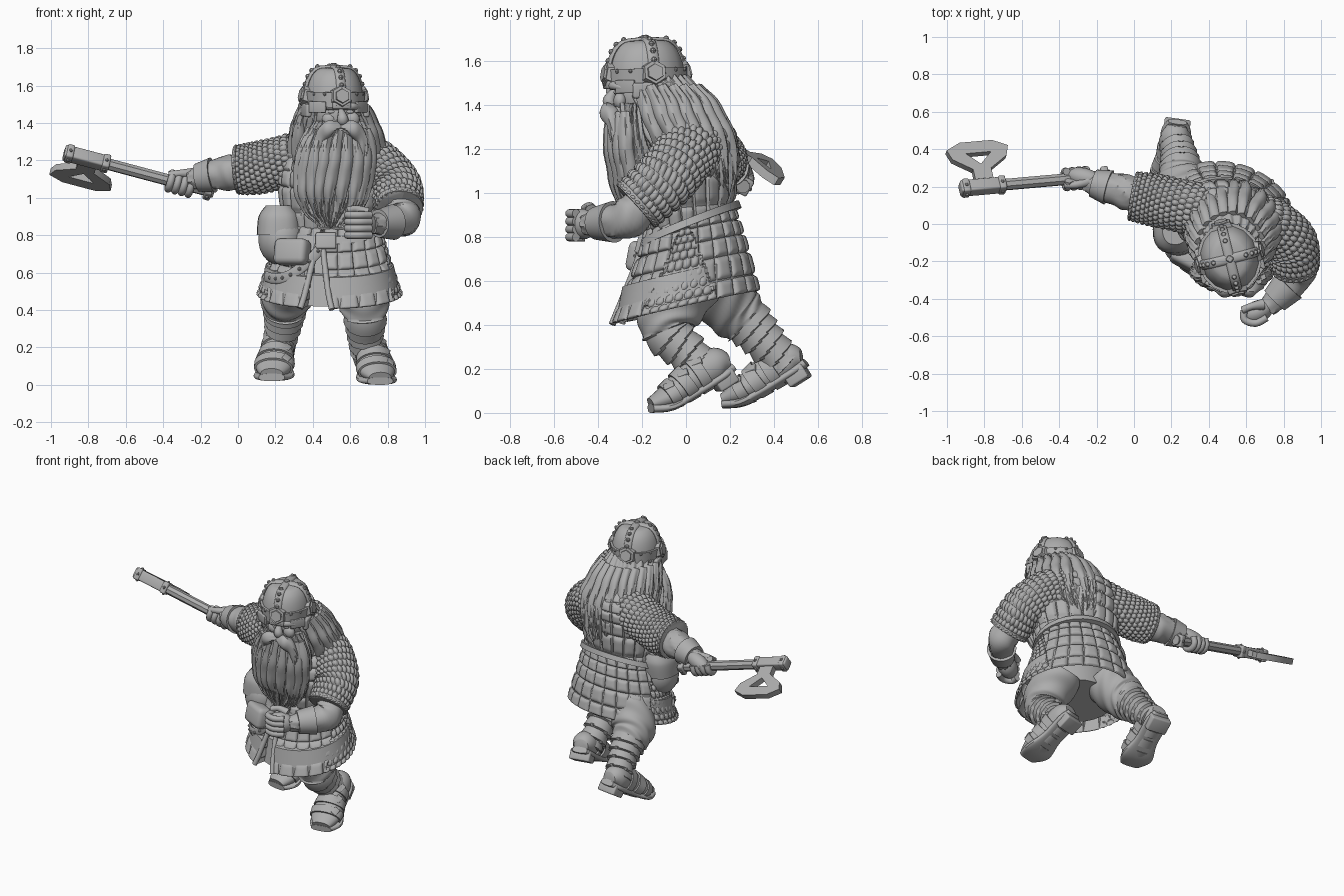
import bpy, bmesh, math, random
from math import sin, cos, pi, radians, copysign
from mathutils import Vector, Matrix, Euler

random.seed(4)
cube = bpy.data.objects.get("Cube")
if cube:
    bpy.data.objects.remove(cube, do_unlink=True)

GREY = (*[.42] * 3, 1)
stone = bpy.data.materials.new("stone_grey")
stone.use_nodes = True
stone.diffuse_color = GREY
stone.node_tree.nodes["Principled BSDF"].inputs["Base Color"].default_value = GREY

# Mesh resolution (around, along) and ring directions
COARSE, MEDIUM, WRAPPED, FINE, DENSE = (12, 12), (24, 24), (48, 72), (160, 80), (264, 80)
FORWARD, UP = (0, 1, 0), (0, 0, 1)
LEVEL = ((1, 0, 0), FORWARD)
TILTED = ((1, -.1, 0), (0, 1, .23))


# --- helpers ---
def finish(name, bm, matrix=None):
    if matrix:
        bm.transform(matrix)
    bmesh.ops.recalc_face_normals(bm, faces=bm.faces)
    mesh = bpy.data.meshes.new(name)
    bm.to_mesh(mesh)
    bm.free()
    mesh.materials.append(stone)
    bpy.context.collection.objects.link(bpy.data.objects.new(name, mesh))


def spline(path, t):
    """Smooth station (x, y, z, radius_a, radius_b); a single radius is doubled."""
    last = len(path) - 1
    s = t * last
    i = min(int(s), last - 1)
    f = s - i
    near = [path[min(max(i + k, 0), last)] for k in (-1, 0, 1, 2)]
    near = [q if len(q) > 4 else (*q, q[-1]) for q in near]
    return [b + f / 2 * (c - a + f * (2 * a - 5 * b + 4 * c - d + f * (3 * (b - c) + d - a)))
            for a, b, c, d in zip(*near)]


def tube(name, path, detail=COARSE, bump=None, ref=FORWARD, axes=None, square=1, matrix=None, hollow=0):
    """Loft through the path with an optional relief function of (turn, height)."""
    around, along = detail
    bm, rings = bmesh.new(), []
    for j in range(along + 1):
        t = j / along
        x, y, z, wide, deep = spline(path, t)
        if axes:
            A, B = map(Vector, axes)
        else:
            ahead, behind = spline(path, min(t + .02, 1)), spline(path, max(t - .02, 0))
            T = Vector(ahead[:3]) - Vector(behind[:3])
            A = T.cross(Vector(ref)).normalized()
            B = A.cross(T).normalized()
        ring = []
        for i in range(around):
            turn = i / around
            c, s = [copysign(abs(v) ** square, v) for v in (cos(2 * pi * turn), sin(2 * pi * turn))]
            h = bump(turn, t) if bump else 0
            ring.append(Vector((x, y, z)) + A * c * (max(wide, .004) + h) + B * s * (max(deep, .004) + h))
        rings.append(ring)
    if hollow:
        middle = sum(rings[0], Vector()) / around
        rings.insert(0, [middle.lerp(v, .9) + Vector(UP) * hollow for v in rings[0]])
    rings = [[bm.verts.new(v) for v in ring] for ring in rings]
    for low, high in zip(rings, rings[1:]):
        for i in range(around):
            bm.faces.new((low[i - 1], low[i], high[i], high[i - 1]))
    bm.faces.new(rings[0])
    bm.faces.new(rings[-1])
    finish(name, bm, matrix)


def band(name, path, start, stop, grow=.01, **options):
    """Raised ring following part of a path."""
    ends = [spline(path, t) for t in (start, stop)]
    tube(name, [(*q[:3], q[3] + grow, q[4] + grow) for q in ends], (32, 2), **options)


def trace(path, axes, turns, heights, radii, out=0, ease=1):
    """Path running over the surface of a loft; radii is a function of progress."""
    A, B = map(Vector, axes)
    points = []
    for k in range(7):
        f = k / 6
        angle = 2 * pi * (turns[0] + (turns[1] - turns[0]) * f)
        x, y, z, wide, deep = spline(path, heights[0] + (heights[1] - heights[0]) * f ** ease)
        spot = Vector((x, y, z)) + A * cos(angle) * (wide + out) + B * sin(angle) * (deep + out)
        points.append((*spot, *radii(f)))
    return points


def place(loc, rot=(0, 0, 0)):
    return Matrix.Translation(loc) @ Euler([radians(r) for r in rot]).to_matrix().to_4x4()


def box(name, matrix, size, bevel=.01):
    bm = bmesh.new()
    bmesh.ops.create_cube(bm, size=1)
    bm.transform(Matrix.Diagonal((*size, 1)))
    bmesh.ops.bevel(bm, geom=bm.edges[:], offset=bevel, segments=3, profile=.5, affect='EDGES')
    finish(name, bm, matrix)


def ball(name, matrix, size, detail=MEDIUM):
    bm = bmesh.new()
    bmesh.ops.create_uvsphere(bm, u_segments=detail[0], v_segments=detail[1] // 2, radius=1)
    bm.transform(Matrix.Diagonal((*size, 1)))
    finish(name, bm, matrix)


def rivet(name, matrix, radius=.01):
    ball(name, matrix, [radius] * 3, (8, 8))


def hexagon(name, matrix, radius):
    bm = bmesh.new()
    bmesh.ops.create_cone(bm, cap_ends=True, segments=6, radius1=radius, radius2=radius * .85, depth=.03)
    finish(name, bm, matrix)


# --- surface reliefs ---
def mail(columns, rows, height=.015):
    def relief(turn, t):
        row = t * rows
        x = (turn * columns + int(row) % 2 / 2) % 1 * 2 - 1
        y = row % 1 * 2 - 1
        return height * max(0, 1 - x * x - y * y) ** .5
    return relief


def quilt(columns, rows, height=.02):
    return lambda turn, t: height * (1 - max(abs(turn * columns % 1 * 2 - 1), abs(t * rows % 1 * 2 - 1)) ** 5)


def strands(count, height=.005, wave=.6):
    return lambda turn, t: height * sin(2 * pi * (count * turn + wave * sin(6 * t + 9 * turn)))


def leg_wraps(turn, t):
    """Overlapping bands below the knee, soft folds above."""
    sway = sin(2 * pi * turn)
    return .005 * sin(40 * t + 6 * sway) if t < .45 else .02 * ((9 * t + sway / 4) % 1) - .008


quilted, gusset, SLIT = quilt(22, 5), mail(44, 11), .72


def tunic_relief(turn, t):
    """Quilted panels with a mail gusset at each side and a front slit."""
    if abs(turn - SLIT) < .03 * (1 - t):
        return -.05
    side = min(turn, 1 - turn, abs(turn - .5))
    return (gusset if side < .09 * (1 - t) else quilted)(turn, t)


# --- tunic, torso and belt ---
skirt = [(.49, 0, .48, .38, .32), (.49, .02, .72, .3, .24), (.5, .02, .88, .25, .19)]
tube("tunic_skirt", skirt, DENSE, tunic_relief, axes=TILTED, hollow=.16)
tube("inner_cloth", [(.46, -.03, .49, .25, .2), (.48, 0, .75, .24, .18)], MEDIUM, axes=TILTED)
band("belt", skirt, .84, 1, .03, axes=((1, -.1, 0), (0, 1, .4)))
tube("torso", [(.5, .02, .84, .24, .18), (.51, 0, 1.1, .28, .21), (.51, .02, 1.27, .23, .18), (.51, -.04, 1.4, .1)],
     FINE, quilt(20, 7), axes=((1, -.15, 0), (0, 1, .1)))
for side in (-1, 1):
    tube("slit_trim", trace(skirt, TILTED, (SLIT + side * .035, SLIT), (0, .9), lambda f: [.016], .015))
box("belt_buckle", place((.47, -.21, .77), (-15, 0, 0)), (.11, .03, .09))

# --- pouches and studded strap ---
ball("hip_pouch", place((.23, -.04, .78), (0, 8, 20)), (.12, .13, .14))
tube("pouch_flap", [(.22, -.03, .8, .12, .13), (.22, -.02, .9, .11, .13), (.22, -.01, .96, .07, .1)], MEDIUM, axes=LEVEL, square=.8)
box("front_pouch", place((.29, -.19, .71), (-12, 0, -28)), (.19, .1, .14), .03)
strap = trace(skirt, TILTED, (.56, .74), (.28, .8), lambda f: (.008, .028), .03, 3)
tube("hanging_strap", strap, MEDIUM, ref=UP)
for k in range(1, 8):
    rivet("strap_stud", place(spline(strap, k / 8)[:3]) @ place((0, -.01, 0)))


# --- legs and boots ---
def leg(side, joints, toe, yaw):
    tube(side + "_leg", [(*p, r) for p, r in zip(joints, (.16, .14, .11, .09, .08))], WRAPPED, leg_wraps)
    foot = place(toe, (0, 0, yaw))
    tube(side + "_sole", [(0, .38, .21, .05, .02), (0, .33, .17, .08, .02), (0, .2, .09, .08, .02),
                          (0, .09, .03, .11, .02), (0, 0, .02, .07, .02)], MEDIUM, ref=UP, square=.7, matrix=foot)
    boot = [(0, .36, .23, .05, .04), (0, .3, .22, .08), (0, .2, .16, .08), (0, .09, .08, .1, .06), (0, 0, .04, .06, .03)]
    tube(side + "_boot", boot, MEDIUM, ref=UP, matrix=foot)
    box(side + "_heel", foot @ place((0, .34, .15), (32, 0, 0)), (.14, .1, .07))
    for t in (.4, .55, .7):
        band(side + "_boot_strap", boot, t, t + .1, ref=UP, matrix=foot)
        x, y, z, wide, deep = spline(boot, t + .05)
        box(side + "_boot_buckle", foot @ place((wide * .7, y - .02, z + deep * .7), (30, 35, 0)), (.04, .05, .02), .005)


leg("left", [(.63, .02, .62), (.67, -.08, .45), (.68, -.08, .36), (.68, .01, .27), (.69, .09, .18)], (.76, -.16, 0), 12)
leg("right", [(.33, .12, .62), (.26, .21, .48), (.25, .29, .4), (.24, .37, .31), (.22, .45, .22)], (.18, .17, .02), -8)


# --- arms ---
def arm(side, upper, lower):
    sleeve = [(*p, r) for p, r in zip(upper, (.14, .13, .13, .12))]
    forearm = [(*p, r) for p, r in zip(lower, (.09, .09, .05))]
    tube(side + "_sleeve", sleeve, FINE, mail(26, 14))
    band(side + "_cuff", sleeve, .92, 1)
    tube(side + "_forearm", forearm, MEDIUM, strands(4))
    band(side + "_bracer", forearm, .65, .85, .015)


arm("left", [(.63, .03, 1.21), (.74, -.01, 1.17), (.84, -.1, 1.06), (.86, -.23, .94)],
    [(.87, -.2, .95), (.87, -.28, .88), (.71, -.45, .86)])
arm("right", [(.4, .06, 1.23), (.24, .1, 1.19), (.1, .13, 1.16), (-.01, .15, 1.15)],
    [(.04, .15, 1.14), (-.08, .18, 1.13), (-.26, .23, 1.1)])

# --- left fist ---
ball("left_palm", place((.66, -.47, .86), (0, 0, 25)), (.09, .06, .07))
for k in range(4):
    z = .8 + k * .036
    tube("left_finger", [(.71, -.5, z, .02), (.65, -.53, z, .02), (.59, -.51, z, .02), (.59, -.46, z, .02)], ref=UP)
tube("left_thumb", [(.69, -.43, .92, .03), (.63, -.44, .94, .02), (.58, -.46, .93, .02)], ref=UP)

# --- axe, in its own frame: x along the handle, y toward the blade ---
start, end = Vector((-.13, .26, 1.03)), Vector((-.92, .19, 1.24))
along = (end - start).normalized()
normal = along.cross(Vector((-.03, .24, -.14))).normalized()
axe = Matrix((along, normal.cross(along), normal)).transposed().to_4x4()
axe.translation = start
reach = (end - start).length
tube("axe_handle", [(0, 0, 0, .032), (reach, 0, 0, .032)], (8, 1), matrix=axe)
box("axe_socket", axe @ place((reach - .11, 0, 0)), (.24, .07, .07))
for u in (.03, reach - .22, reach - .02):
    box("axe_collar", axe @ place((u, 0, 0)), (.04, .08, .08))
    for quarter in range(4):
        rivet("axe_rivet", axe @ place((u, 0, 0), (quarter * 90, 0, 0)) @ place((0, .04, 0)))

half = [(.05, .03), (.05, .1), (.15, .17), (.17, .23), (.09, .27)]
outline = half + [(-u, v) for u, v in reversed(half)]
hole = [(-.07, .2), (.07, .2), (0, .13)]
curve = bpy.data.curves.new("axe_blade", 'CURVE')
curve.dimensions, curve.fill_mode, curve.extrude = '2D', 'BOTH', .02
for loop in (outline, hole):
    line = curve.splines.new('POLY')
    line.points.add(len(loop) - 1)
    line.use_cyclic_u = True
    for point, (u, v) in zip(line.points, loop):
        point.co = (u, v, 0, 1)
blade = bpy.data.objects.new("axe_blade", curve)
bpy.context.collection.objects.link(blade)
curve.materials.append(stone)
blade.matrix_world = axe @ place((reach - .13, 0, 0))
bpy.ops.object.select_all(action='DESELECT')
blade.select_set(True)
bpy.context.view_layer.objects.active = blade
bpy.ops.object.convert(target='MESH')

# --- right hand, fingers wrapped round the handle ---
ball("right_palm", place((-.27, .25, 1.1), (0, -18, -12)), (.1, .05, .05))
for k in range(4):
    tube("right_finger", [(.13 + k * .037, .046 * cos(a), .046 * sin(a), .02) for a in range(-1, 5)],
         ref=(1, 0, 0), matrix=axe)
tube("right_thumb", [(-.24, .23, 1.13, .03), (-.31, .21, 1.13, .02), (-.37, .21, 1.12, .02)])

# --- face ---
ball("face", place((.53, -.2, 1.45)), (.13, .13, .14))
tube("nose", [(.55, -.32, 1.48, .01), (.56, -.35, 1.42, .03), (.56, -.32, 1.4, .02)])
for side in (-1, 1):
    features = place((.55, -.3, 1.4)) @ Matrix.Diagonal((side, 1, 1, 1))
    ball("cheek", features @ place((.06, 0, .02)), (.04, .03, .04))
    ball("eye", features @ place((.05, -.02, .06)), (.02, .01, .01))
    tube("brow", [(.01, -.04, .08, .01), (.06, -.03, .09, .02), (.1, .01, .08, .01)], ref=UP, matrix=features)
    tube("moustache", [(0, -.04, -.02, .02), (.06, -.05, -.03, .04), (.12, -.02, -.12, .03), (.12, -.02, -.26, 0)],
         MEDIUM, strands(4), matrix=features)

# --- beard and hair, with loose locks over the surface ---
beard = [(.54, -.25, 1.41, .13, .08), (.53, -.24, 1.27, .19, .1), (.51, -.22, 1.1, .19, .11), (.5, -.22, .95, .16, .07), (.5, -.23, .84, .05, .02)]
hair = [(.51, -.16, 1.54, .14, .16), (.52, -.08, 1.4, .2, .2), (.53, -.01, 1.24, .23, .21), (.53, .07, 1.07, .19, .15), (.53, .14, .98, .09, .06)]
for name, path, count, first, last, top, tip in (("beard", beard, 9, .56, .94, .1, .97), ("hair", hair, 15, -.08, .56, .12, .85)):
    tube(name, path, FINE, strands(24, .008), axes=LEVEL)
    for k in range(count):
        turn = first + (last - first) * k / (count - 1)
        sway = random.uniform(-.03, .03)
        lock = trace(path, LEVEL, (turn, turn + sway), (top, tip + sway), lambda f: [.036 * sin(pi * (.25 + .75 * f))])
        tube(name + "_lock", lock, MEDIUM, strands(5, .004))

# --- helmet, in its own frame facing -y ---
helmet = place((.51, -.18, 1.5), (2, 0, 14))
WIDE, LONG = .16, .18


def dome(angle, radius):
    """Squared-off arch: distance from the axis and height."""
    return radius * copysign(abs(cos(angle)) ** .5, cos(angle)), .2 * sin(angle)


angles = [radians(k * 15) for k in range(13)]
tube("helmet_dome", [(0, 0, dome(a, 1)[1], dome(a, WIDE)[0], dome(a, LONG)[0]) for a in angles[:7]], (16, 18), axes=LEVEL, matrix=helmet)
tube("helmet_band", [(0, 0, -.01, WIDE, LONG + .01), (0, 0, .07, WIDE + .01, LONG + .01)], (16, 1), axes=LEVEL, matrix=helmet)
for quarter in range(4):
    radius = WIDE if quarter % 2 else LONG
    turned = helmet @ place((0, 0, 0), (0, 0, quarter * 90))
    arch = [(0, *dome(a, -radius), .012, .026) for a in angles[1:7]]
    tube("helmet_ridge", arch, ref=(1, 0, 0), matrix=turned)
    for station in arch:
        rivet("ridge_rivet", turned @ place(station[:3]) @ place((0, -.008, .008)), .014)
    hexagon("helmet_hex_frame", turned @ place((0, -radius, .05), (78, 0, 0)), .065)
    hexagon("helmet_hex_plate", turned @ place((0, -radius - .01, .05), (78, 0, 0)), .045)
for side in (-1, 1):
    box("cheek_guard", helmet @ place((side * WIDE, -.01, -.03)), (.03, .19, .07))
    box("temple_guard", helmet @ place((side * .12, -.13, -.01), (0, 0, side * 42)), (.1, .02, .06), .005)
box("brow_guard", helmet @ place((0, -LONG, 0)), (.1, .03, .04))
for k in range(16):
    a = pi * (k + .5) / 8
    for z in (0, .06):
        rivet("band_rivet", helmet @ place((WIDE * cos(a), (LONG + .01) * sin(a), z)))

# --- shading ---
for part in bpy.context.scene.objects:
    part.select_set(part.type == 'MESH')
bpy.ops.object.shade_smooth_by_angle(angle=radians(40))
